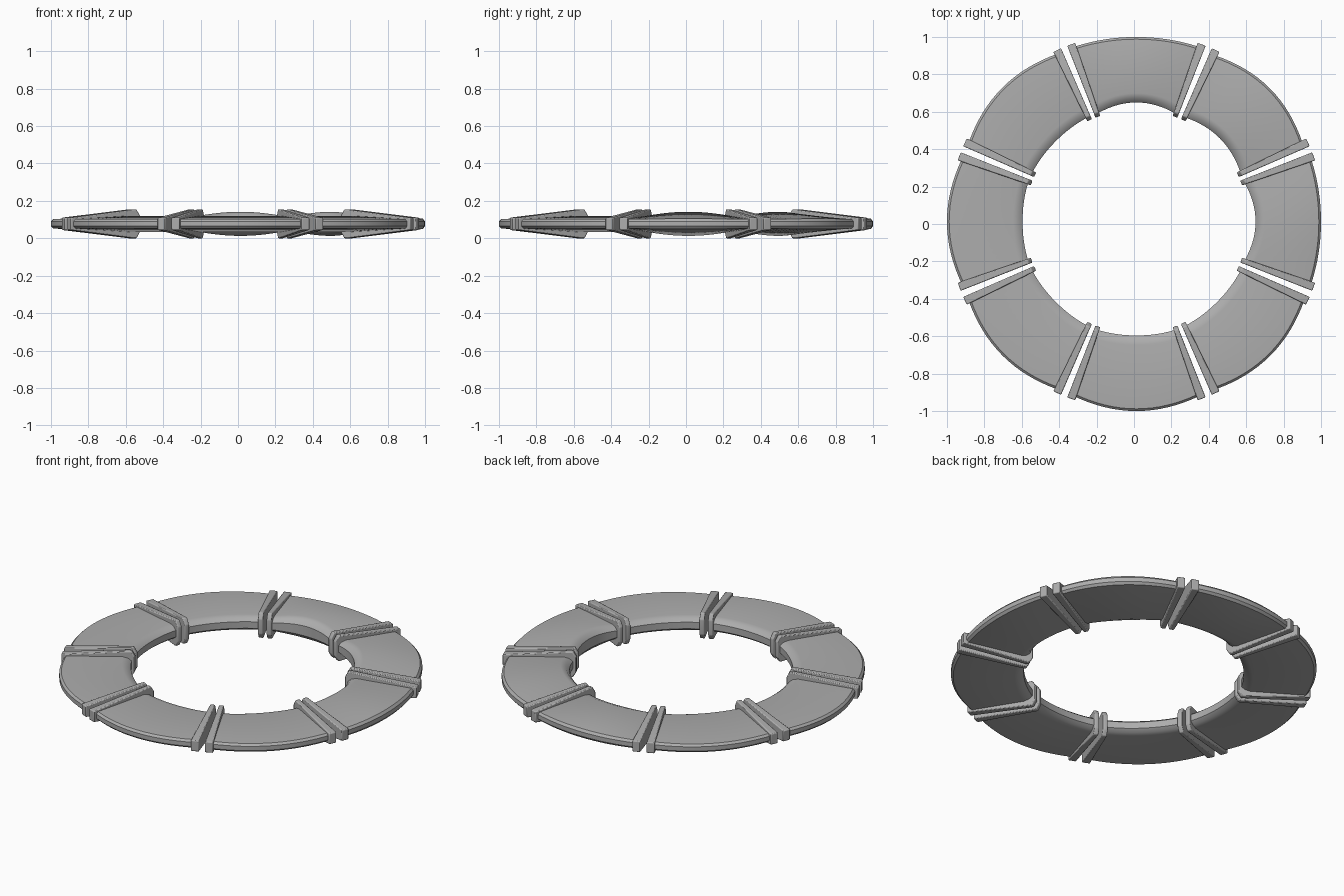
import bpy, bmesh
from math import sin, cos, pi, radians
from mathutils import Vector

cube = bpy.data.objects.get("Cube")
if cube:
    bpy.data.objects.remove(cube, do_unlink=True)

grey = bpy.data.materials.new("stone_grey")
grey.use_nodes = True
colour = (0.42, 0.42, 0.42, 1)
grey.diffuse_color = colour
grey.node_tree.nodes["Principled BSDF"].inputs["Base Color"].default_value = colour

CENTRE = Vector((0.013, 0.013, 0.0775))


def sweep(name, profile_at, start, end, steps, bevel=0):
    """Sweep a mirrored half profile of (radius, half height) around the ring."""
    bm = bmesh.new()
    loops = []
    for i in range(steps + 1):
        t = i / steps
        a = radians(start + (end - start) * t)
        half = profile_at(t)
        outline = half + [(r, -z) for r, z in reversed(half)]
        loops.append([bm.verts.new(CENTRE + Vector((r * cos(a), r * sin(a), z)))
                      for r, z in outline])
    n = len(loops[0])
    for p, q in zip(loops, loops[1:]):
        for j in range(n):
            k = (j + 1) % n
            bm.faces.new((p[j], p[k], q[k], q[j]))
    bm.faces.new(loops[0])
    bm.faces.new(loops[-1])
    bmesh.ops.recalc_face_normals(bm, faces=bm.faces)
    mesh = bpy.data.meshes.new(name)
    bm.to_mesh(mesh)
    bm.free()
    obj = bpy.data.objects.new(name, mesh)
    bpy.context.collection.objects.link(obj)
    mesh.materials.append(grey)
    if bevel:
        mod = obj.modifiers.new("soft_edges", "BEVEL")
        mod.width = bevel
        mod.segments = 2
    bpy.ops.object.select_all(action="DESELECT")
    obj.select_set(True)
    bpy.context.view_layer.objects.active = obj
    bpy.ops.object.shade_smooth_by_angle(angle=radians(35))


def body_profile(inner_swell, outer_swell, puff, base_outer):
    """Wedge section, thick on the inside, which swells towards mid segment."""
    def at(t):
        s = sin(pi * t)
        ri = 0.615 + inner_swell * s
        ro = base_outer + outer_swell * s
        h = 1 + puff * s
        return [(ro, 0.013), (ro - 0.012, 0.025 * (1 + puff * s * 0.2)),
                (ri + 0.05, 0.043 * h), (ri + 0.02, 0.036 * h), (ri, 0.02 * h)]
    return at


# Segments: east, north-east and north are puffed, the rest are flat
flat = body_profile(-0.006, 0.021, 0, 0.992)
puffed = body_profile(0.022, -0.005, 0.5, 0.992)
bulged = body_profile(0.015, 0.025, 0.5, 0.983)
bodies = [puffed, bulged, puffed, flat, flat, flat, flat, flat]


def flange_profile(t):
    return [(1.01, 0.033), (0.632, 0.0775), (0.617, 0.0775), (0.597, 0.045)]


for i, body in enumerate(bodies):
    mid = i * 45
    sweep(f"ring_segment_{i + 1}", body, mid - 19.5, mid + 19.5, 16)
    # End flanges on both sides of the segment
    for side, label in ((-1, "start"), (1, "end")):
        sweep(f"{label}_flange_{i + 1}", flange_profile,
              mid + side * 18.9, mid + side * 21.5, 1, bevel=0.005)
